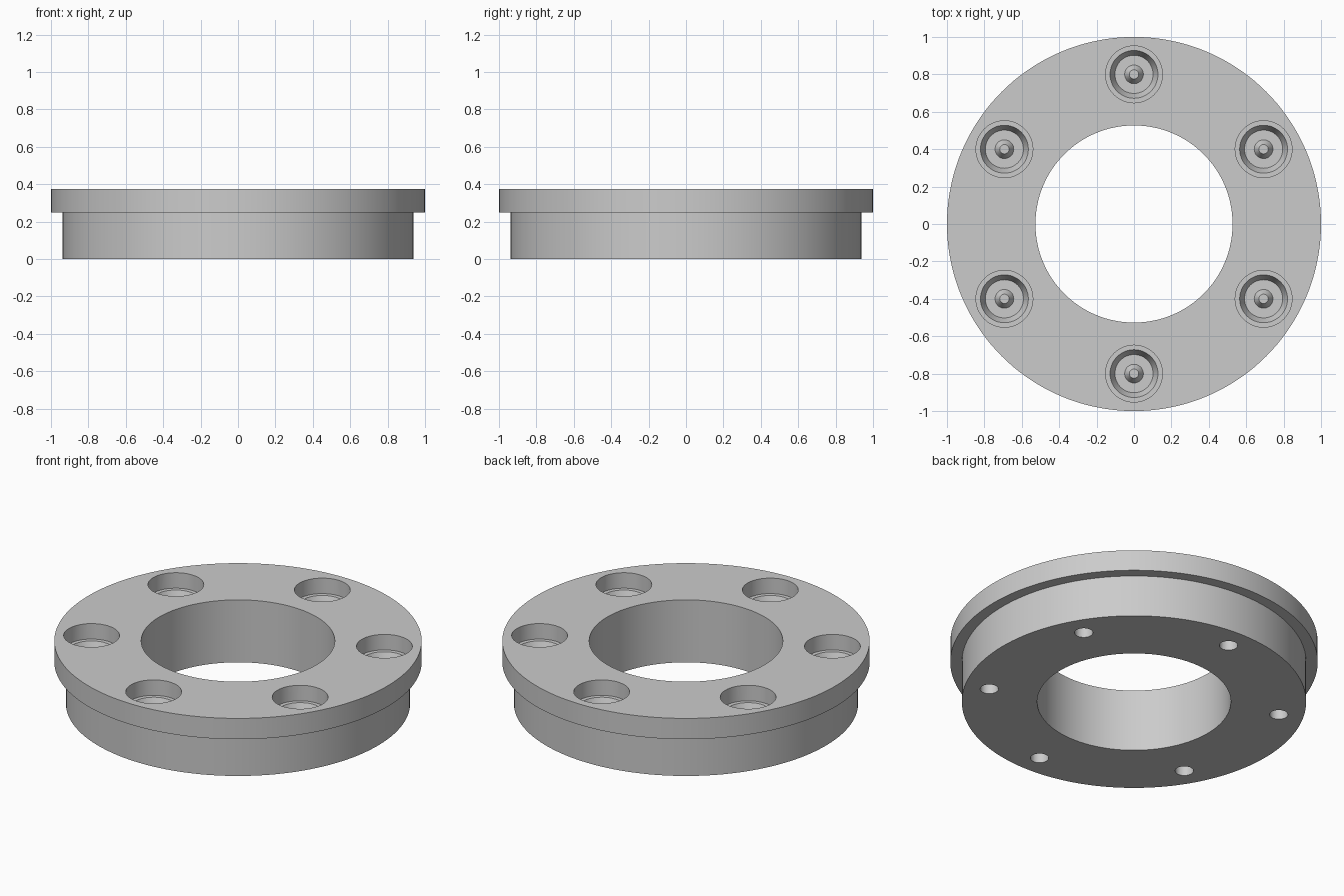
import bpy
import bmesh
import math
from mathutils import Vector

if "Cube" in bpy.data.objects:
    bpy.data.objects.remove(bpy.data.objects["Cube"], do_unlink=True)

BOLT_COUNT = 6
BOLT_CIRCLE = 0.8

grey = bpy.data.materials.new("plain grey")
grey.use_nodes = True
grey.diffuse_color = (0.6, 0.6, 0.6, 1)
grey.node_tree.nodes["Principled BSDF"].inputs["Base Color"].default_value = grey.diffuse_color


def lathe(bm, profile, steps, centre=(0, 0, 0), closed=False):
    """Turn an (r, z) profile about the vertical axis through centre."""
    c = Vector(centre)
    verts = [bm.verts.new(c + Vector((r, 0, z))) for r, z in profile]
    edges = [bm.edges.new(pair) for pair in zip(verts, verts[1:])]
    if closed:
        edges.append(bm.edges.new((verts[-1], verts[0])))
    bmesh.ops.spin(bm, geom=verts + edges, cent=c, axis=(0, 0, 1),
                   angle=math.tau, steps=steps)


def finish(name, bm):
    bmesh.ops.remove_doubles(bm, verts=bm.verts, dist=0.0001)
    bmesh.ops.recalc_face_normals(bm, faces=bm.faces)
    mesh = bpy.data.meshes.new(name)
    bm.to_mesh(mesh)
    bm.free()
    mesh.materials.append(grey)
    obj = bpy.data.objects.new(name, mesh)
    bpy.context.collection.objects.link(obj)
    return obj


# Stepped ring body with a wide upper rim
bm = bmesh.new()
lathe(bm, [(0.527, 0), (0.937, 0), (0.937, 0.25), (1, 0.25),
           (1, 0.375), (0.527, 0.375)], 144, closed=True)
flange = finish("flange_ring", bm)

# Bolt pockets: step, tapered seat and small raised centre, plus holes below
pocket = [(0, 0.45), (0.152, 0.45), (0.152, 0.282), (0.128, 0.282),
          (0.102, 0.22), (0.05, 0.22), (0.025, 0.265), (0, 0.265)]
hole = [(0, -0.1), (0.05, -0.1), (0.05, 0.2), (0, 0.2)]
bm = bmesh.new()
for i in range(BOLT_COUNT):
    a = math.radians(90) + math.tau * i / BOLT_COUNT
    centre = (BOLT_CIRCLE * math.cos(a), BOLT_CIRCLE * math.sin(a), 0)
    lathe(bm, pocket, 48, centre)
    lathe(bm, hole, 32, centre)
cutter = finish("bolt_hole_cutter", bm)
cutter.hide_render = True

# Cut the pockets, then shade round walls smooth
bpy.ops.object.select_all(action="DESELECT")
bpy.context.view_layer.objects.active = flange
flange.select_set(True)
cut = flange.modifiers.new("bolt_holes", "BOOLEAN")
cut.operation = "DIFFERENCE"
cut.solver = "EXACT"
cut.object = cutter
bpy.ops.object.modifier_apply(modifier=cut.name)
bpy.data.objects.remove(cutter, do_unlink=True)
bpy.ops.object.shade_smooth_by_angle(angle=math.radians(30))
